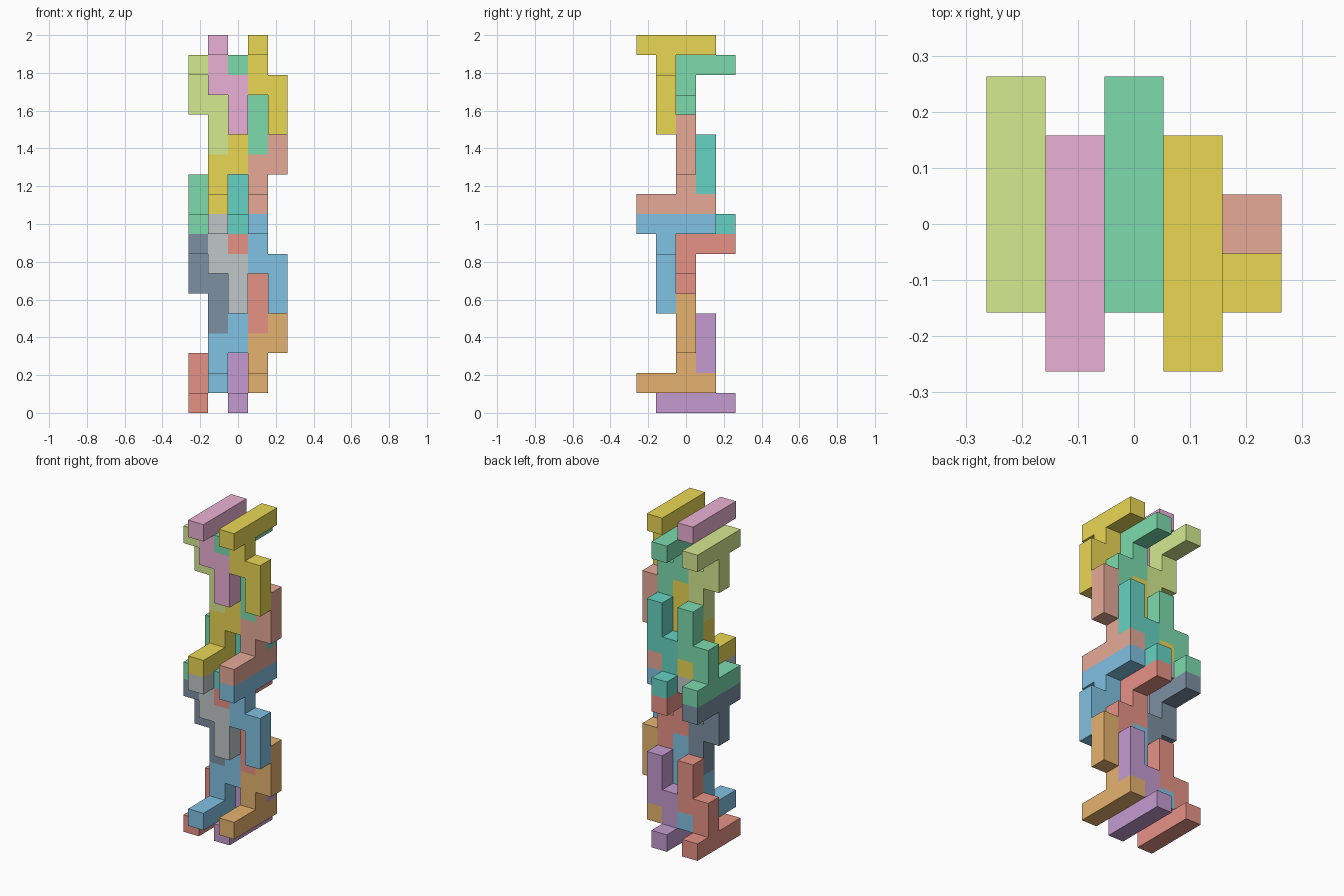
import bpy, bmesh
from mathutils import Vector

if "Cube" in bpy.data.objects:
    bpy.data.objects.remove(bpy.data.objects["Cube"])

U = 2 / 19                       # size of one cube cell
CENTRE = Vector((2.5, 2.5, 0))   # the tower is 5 x 5 x 19 cells

COLOURS = {
    "gold": (0.82, 0.68, 0.09), "pink": (0.83, 0.44, 0.66),
    "lime": (0.66, 0.82, 0.28), "green": (0.20, 0.71, 0.42),
    "coral": (0.79, 0.40, 0.31), "teal": (0.13, 0.65, 0.54),
    "blue": (0.22, 0.54, 0.76), "grey": (0.53, 0.57, 0.58),
    "red": (0.80, 0.29, 0.24), "slate": (0.20, 0.28, 0.36),
    "orange": (0.79, 0.45, 0.16), "purple": (0.55, 0.33, 0.63),
}


def material(name):
    mat = bpy.data.materials.get(name)
    if not mat:
        mat = bpy.data.materials.new(name)
        mat.diffuse_color = (*COLOURS[name], 1)
        mat.use_nodes = True
        mat.node_tree.nodes["Principled BSDF"].inputs["Base Color"].default_value = mat.diffuse_color
    return mat


def piece_cells(x, y, z, d):
    """Four-cell bar along y, a two-cell stem, then a three-cell leg one step in x."""
    s = y + (2 if d > 0 else 1)
    cells = {(x, y + i, z) for i in range(4)}
    cells |= {(x, s, z + d * i) for i in (1, 2)}
    cells |= {(x + 1, s, z + d * i) for i in (2, 3, 4)}
    return cells


def build_piece(name, colour, cells):
    """Outer skin of a set of cells, with flat regions merged."""
    bm = bmesh.new()
    for cell in cells:
        for axis in range(3):
            for side in (0, 1):
                near = list(cell)
                near[axis] += 2 * side - 1
                if tuple(near) in cells:
                    continue
                b, c = (axis + 1) % 3, (axis + 2) % 3
                corners = []
                for p, q in ((0, 0), (1, 0), (1, 1), (0, 1)):
                    v = Vector(cell)
                    v[axis] += side
                    v[b] += p
                    v[c] += q
                    corners.append(bm.verts.new((v - CENTRE) * U))
                bm.faces.new(corners if side else corners[::-1])
    bmesh.ops.remove_doubles(bm, verts=bm.verts, dist=1e-4)
    bmesh.ops.dissolve_limit(bm, angle_limit=0.01, verts=bm.verts, edges=bm.edges)
    mesh = bpy.data.meshes.new(name)
    bm.to_mesh(mesh)
    bm.free()
    mesh.materials.append(material(colour))
    bpy.context.collection.objects.link(bpy.data.objects.new(name, mesh))


# Layers: bar height, front cell of bar, leg direction, colours of left and right piece
LAYERS = [
    ("lower_back", 0, 1, 1, ("red", "purple")),
    ("lower_front", 1, 0, 1, ("blue", "orange")),
    ("middle_back_hanging", 8, 1, -1, ("slate", "red")),
    ("middle_front_hanging", 9, 0, -1, ("grey", "blue")),
    ("middle_back_standing", 9, 1, 1, ("green", "teal")),
    ("middle_front_standing", 10, 0, 1, ("gold", "coral")),
    ("top_back", 17, 1, -1, ("lime", "green")),
    ("top_front", 18, 0, -1, ("pink", "gold")),
]

for label, z, y, d, colours in LAYERS:
    for i, (side, colour) in enumerate(zip(("left", "right"), colours)):
        x = 2 * i + (1 if y == 0 else 0)     # front pieces sit one cell to the right
        build_piece(f"{label}_{side}_block", colour, piece_cells(x, y, z, d))
